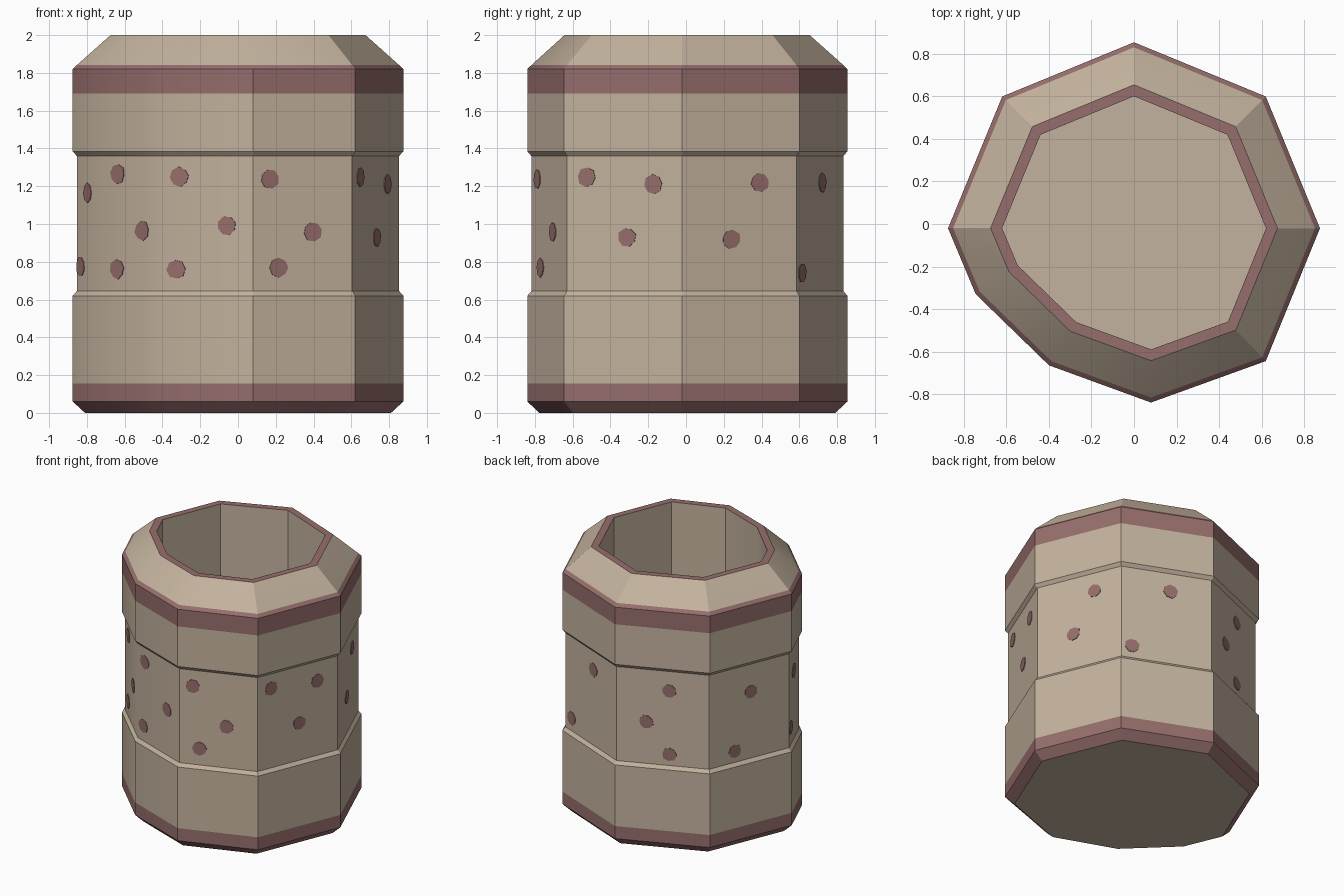
import bpy, bmesh, math, random
from mathutils import Vector

if "Cube" in bpy.data.objects:
    bpy.data.objects.remove(bpy.data.objects["Cube"])

random.seed(4)


def material(name, rgb):
    m = bpy.data.materials.new(name)
    m.diffuse_color = (*rgb, 1)
    m.use_nodes = True
    m.node_tree.nodes["Principled BSDF"].inputs["Base Color"].default_value = m.diffuse_color
    return m


TAN = material("warm_tan", (0.552, 0.450, 0.342))
MAUVE = material("dusty_mauve", (0.305, 0.157, 0.150))

# Nine-sided plan outline, counter-clockwise from the front corner
OUTLINE = [Vector(p) for p in [
    (0.08, -0.84), (0.62, -0.645), (0.875, -0.02), (0.62, 0.60), (0, 0.855),
    (-0.62, 0.60), (-0.875, -0.02), (-0.745, -0.33), (-0.40, -0.665)]]
N = len(OUTLINE)


def side_normal(i):
    d = (OUTLINE[(i + 1) % N] - OUTLINE[i]).normalized()
    return Vector((d.y, -d.x))


def inset(dist):
    """Outline moved inward by an even distance on every side."""
    pts = []
    for i, p in enumerate(OUTLINE):
        a, b = side_normal(i - 1 if i else N - 1), side_normal(i)
        m = (a + b).normalized()
        pts.append(p - m * (dist / m.dot(b)))
    return pts


def finish(bm, name, angle=30):
    me = bpy.data.meshes.new(name)
    bm.to_mesh(me)
    bm.free()
    ob = bpy.data.objects.new(name, me)
    bpy.context.collection.objects.link(ob)
    me.materials.append(TAN)
    me.materials.append(MAUVE)
    bpy.ops.object.select_all(action='DESELECT')
    ob.select_set(True)
    bpy.context.view_layer.objects.active = ob
    bpy.ops.object.shade_smooth_by_angle(angle=math.radians(angle))
    return ob


# Cup body: (inset, height, colour of the strip above)
PROFILE = [
    (0.06, 0.0, 1), (0.0, 0.06, 1), (0.0, 0.155, 0),      # foot band
    (0.0, 0.62, 0), (0.02, 0.645, 0),                     # recessed waist
    (0.02, 1.36, 0), (0.0, 1.385, 0),
    (0.0, 1.69, 1), (0.0, 1.82, 1), (0.022, 1.843, 0),    # shoulder band
    (0.185, 2.0, 1), (0.235, 2.0, 0),                     # rim
    (0.235, 0.10, 0)]                                     # inner wall
bm = bmesh.new()
rings = [[bm.verts.new((p.x, p.y, z)) for p in inset(d)] for d, z, _ in PROFILE]
for k in range(len(rings) - 1):
    lo, hi = rings[k], rings[k + 1]
    for i in range(N):
        j = (i + 1) % N
        bm.faces.new((lo[i], lo[j], hi[j], hi[i])).material_index = PROFILE[k][2]
bm.faces.new(rings[0][::-1])      # underside
bm.faces.new(rings[-1])           # inner floor
bmesh.ops.recalc_face_normals(bm, faces=bm.faces)
finish(bm, "cup_body")

# Spots on the waist: side -> (fraction along the side, height)
SPOTS = {
    0: [(0.17, 1.24), (0.60, 0.96), (0.26, 0.77)],
    1: [(0.17, 1.25), (0.75, 1.21), (0.52, 0.93)],
    2: [(0.68, 1.22), (0.43, 0.92)],
    3: [(0.55, 1.22), (0.12, 0.74)],
    4: [(0.32, 0.96), (0.57, 1.21), (0.57, 0.73)],
    5: [(0.52, 1.15), (0.32, 0.73)],
    6: [(0.46, 1.165), (0.17, 0.775)],
    7: [(0.27, 1.265), (0.65, 0.965), (0.26, 0.76)],
    8: [(0.17, 1.25), (0.70, 0.99), (0.13, 0.76)]}
waist = inset(0.02)
bm = bmesh.new()
for side, marks in SPOTS.items():
    a, b = waist[side], waist[(side + 1) % N]
    along = (b - a).normalized().to_3d()
    out = side_normal(side).to_3d()
    for f, z in marks:
        c = a.lerp(b, f).to_3d() + Vector((0, 0, z))
        turn = random.uniform(0, 1)
        rim = []
        for s in range(8):
            t = turn + math.tau * s / 8
            r = random.uniform(0.048, 0.055)
            rim.append(c + along * r * math.cos(t) + Vector((0, 0, r * math.sin(t))))
        back = [bm.verts.new(p - out * 0.002) for p in rim]
        front = [bm.verts.new(p + out * 0.004) for p in rim]
        bm.faces.new(front)
        bm.faces.new(back[::-1])
        for s in range(8):
            e = (s + 1) % 8
            bm.faces.new((back[s], back[e], front[e], front[s]))
bmesh.ops.recalc_face_normals(bm, faces=bm.faces)
for face in bm.faces:
    face.material_index = 1
finish(bm, "waist_spots")
